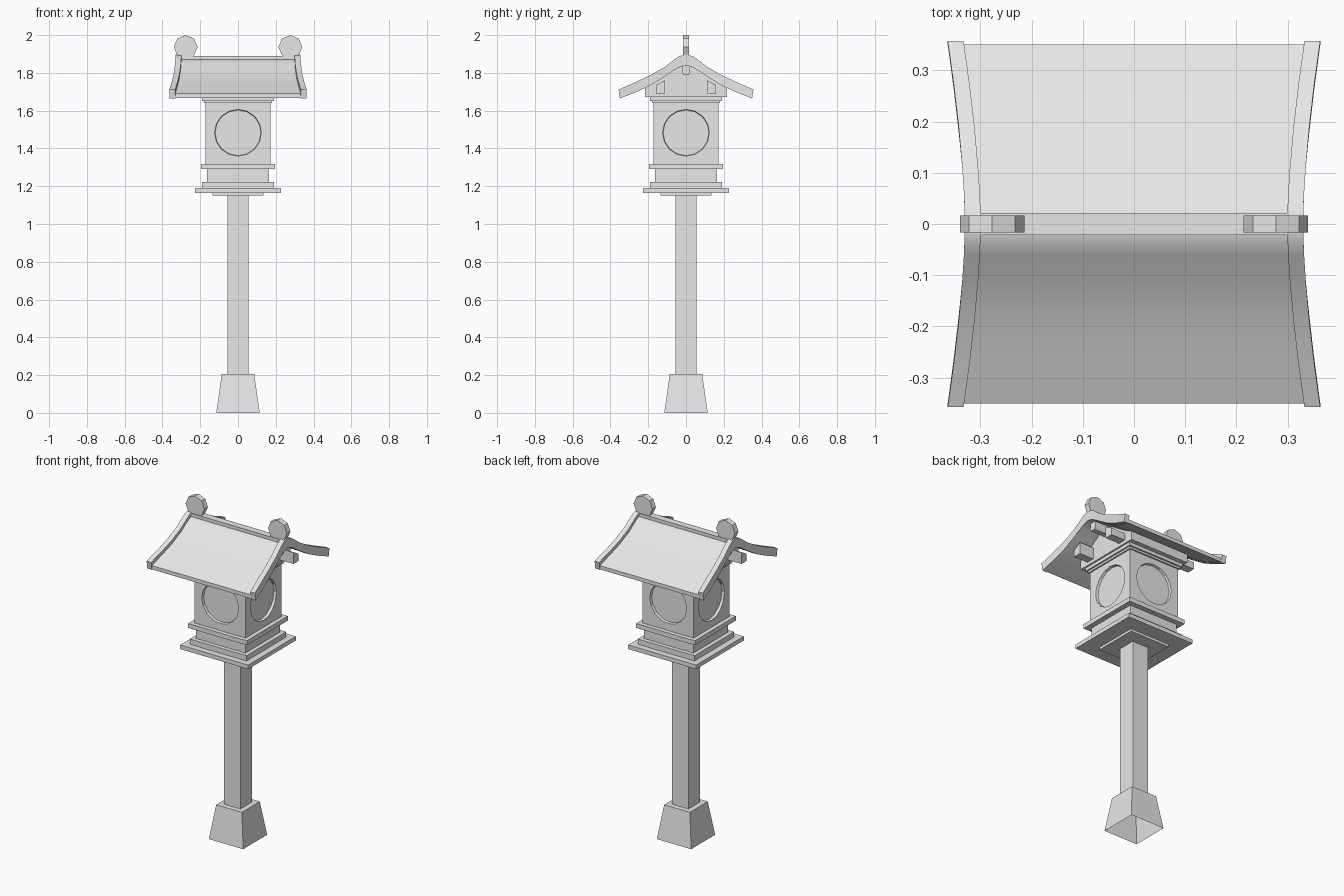
import bpy, bmesh, math
from mathutils import Matrix

cube = bpy.data.objects.get("Cube")
if cube:
    bpy.data.objects.remove(cube)

stone = bpy.data.materials.new("light_grey_stone")
stone.use_nodes = True
stone.diffuse_color = (0.8, 0.8, 0.8, 1)
stone.node_tree.nodes["Principled BSDF"].inputs["Base Color"].default_value = (0.8, 0.8, 0.8, 1)


def finish(name, bm, smooth=False):
    bmesh.ops.recalc_face_normals(bm, faces=bm.faces)
    mesh = bpy.data.meshes.new(name)
    bm.to_mesh(mesh)
    bm.free()
    mesh.materials.append(stone)
    obj = bpy.data.objects.new(name, mesh)
    bpy.context.collection.objects.link(obj)
    if smooth:
        bpy.ops.object.select_all(action='DESELECT')
        bpy.context.view_layer.objects.active = obj
        obj.select_set(True)
        bpy.ops.object.shade_smooth_by_angle(angle=math.radians(35))
    return obj


def loft(name, rings, smooth=False, cap_start=True):
    """Skin a row of matching closed rings and cap the ends."""
    bm = bmesh.new()
    rows = [[bm.verts.new(p) for p in ring] for ring in rings]
    n = len(rows[0])
    for a, b in zip(rows, rows[1:]):
        for i in range(n):
            j = (i + 1) % n
            bm.faces.new((a[i], a[j], b[j], b[i]))
    if cap_start:
        bm.faces.new(rows[0])
    bm.faces.new(rows[-1])
    return finish(name, bm, smooth)


def square(half, z):
    return [(-half, -half, z), (half, -half, z), (half, half, z), (-half, half, z)]


def slab(name, half, z0, z1):
    return loft(name, [square(half, z0), square(half, z1)])


def prism_x(name, profile, half_x):
    """Extrude a y-z profile along x."""
    return loft(name, [[(x, y, z) for y, z in profile] for x in (-half_x, half_x)])


# Foot (hollow underneath), post and stepped platform
loft("foot", [square(0.115, 0), square(0.086, 0.205)], cap_start=False)
slab("post", 0.055, 0.2, 1.16)
slab("platform_underside", 0.135, 1.15, 1.167)
slab("platform", 0.228, 1.165, 1.19)
slab("platform_step", 0.19, 1.19, 1.222)
slab("neck", 0.165, 1.222, 1.29)
slab("lamp_sill", 0.197, 1.29, 1.317)

# Lamp box with a shallow round recess on each side
lamp_box = slab("lamp_box", 0.171, 1.317, 1.645)
bm = bmesh.new()
for k in range(4):
    turn = Matrix.Rotation(k * math.pi / 2, 4, 'Z')
    place = Matrix.Translation((0, -0.171, 1.483)) @ Matrix.Rotation(math.pi / 2, 4, 'X')
    bmesh.ops.create_cone(bm, cap_ends=True, segments=16, radius1=0.121,
                          radius2=0.127, depth=0.03, matrix=turn @ place)
cutter = finish("window_cutter", bm)
cutter.hide_render = True
cutter.hide_viewport = True
cut = lamp_box.modifiers.new("round_windows", 'BOOLEAN')
cut.object = cutter
cut.operation = 'DIFFERENCE'
cut.solver = 'EXACT'

# Cornice under the roof
slab("cornice_lower", 0.18, 1.64, 1.654)
slab("cornice_upper", 0.19, 1.652, 1.674)

# Roof curve from ridge to eave: upper and lower edge of the verge
upper = [(0, 1.898), (0.035, 1.888), (0.06, 1.872), (0.11, 1.833),
         (0.19, 1.787), (0.27, 1.75), (0.357, 1.712)]
lower = [(0, 1.84), (0.03, 1.832), (0.06, 1.816), (0.11, 1.783),
         (0.18, 1.738), (0.26, 1.70), (0.35, 1.664)]


def both_sides(half):
    return [(-y, z) for y, z in reversed(half[1:])] + half


def verge_x(y):
    return 0.33 + 0.0335 * (abs(y) / 0.357) ** 1.6


stations = list(zip(both_sides(upper), both_sides(lower)))

# Roof panel, slightly sunk between the verges
panel = []
for (ty, tz), (by, bz) in stations:
    x = verge_x(by) - 0.02
    y = max(-0.35, min(0.35, ty))
    panel.append([(-x, y, tz - 0.022), (x, y, tz - 0.022),
                  (x, by, bz + 0.003), (-x, by, bz + 0.003)])
loft("roof_panel", panel, smooth=True)

# Raised curved verges and round ridge ornaments
for side, s in (("left", 1), ("right", -1)):
    rings = []
    for (ty, tz), (by, bz) in stations:
        x = verge_x(ty)
        rings.append([(s * (x - 0.031), ty, tz), (s * x, ty, tz),
                      (s * x, by, bz), (s * (x - 0.031), by, bz)])
    loft(side + "_verge", rings, smooth=True)
    disc = []
    for y in (-0.017, 0.017):
        disc.append([(s * 0.277 + 0.063 * math.sin(i * math.pi / 4), y,
                      1.937 + 0.063 * math.cos(i * math.pi / 4)) for i in range(8)])
    loft(side + "_ridge_ornament", disc)

prism_x("ridge_cap", [(-0.021, 1.85), (0.021, 1.85), (0.021, 1.89), (-0.021, 1.89)], 0.305)

# Gable block and the three beams that stick out of it
slope = [p for p in lower if p[0] < 0.2] + [(0.217, 1.722)]
gable = both_sides([(y, z + 0.004) for y, z in slope])
prism_x("gable_block", [(0.217, 1.672), (-0.217, 1.672)] + gable, 0.2)
for side, s in (("back", 1), ("front", -1)):
    prism_x(side + "_beam", [(s * 0.11, 1.692), (s * 0.16, 1.692),
                             (s * 0.16, 1.735), (s * 0.11, 1.762)], 0.295)
prism_x("ridge_beam", [(-0.015, 1.79), (0.015, 1.79), (0.022, 1.805),
                       (0.022, 1.84), (-0.022, 1.84), (-0.022, 1.805)], 0.295)
